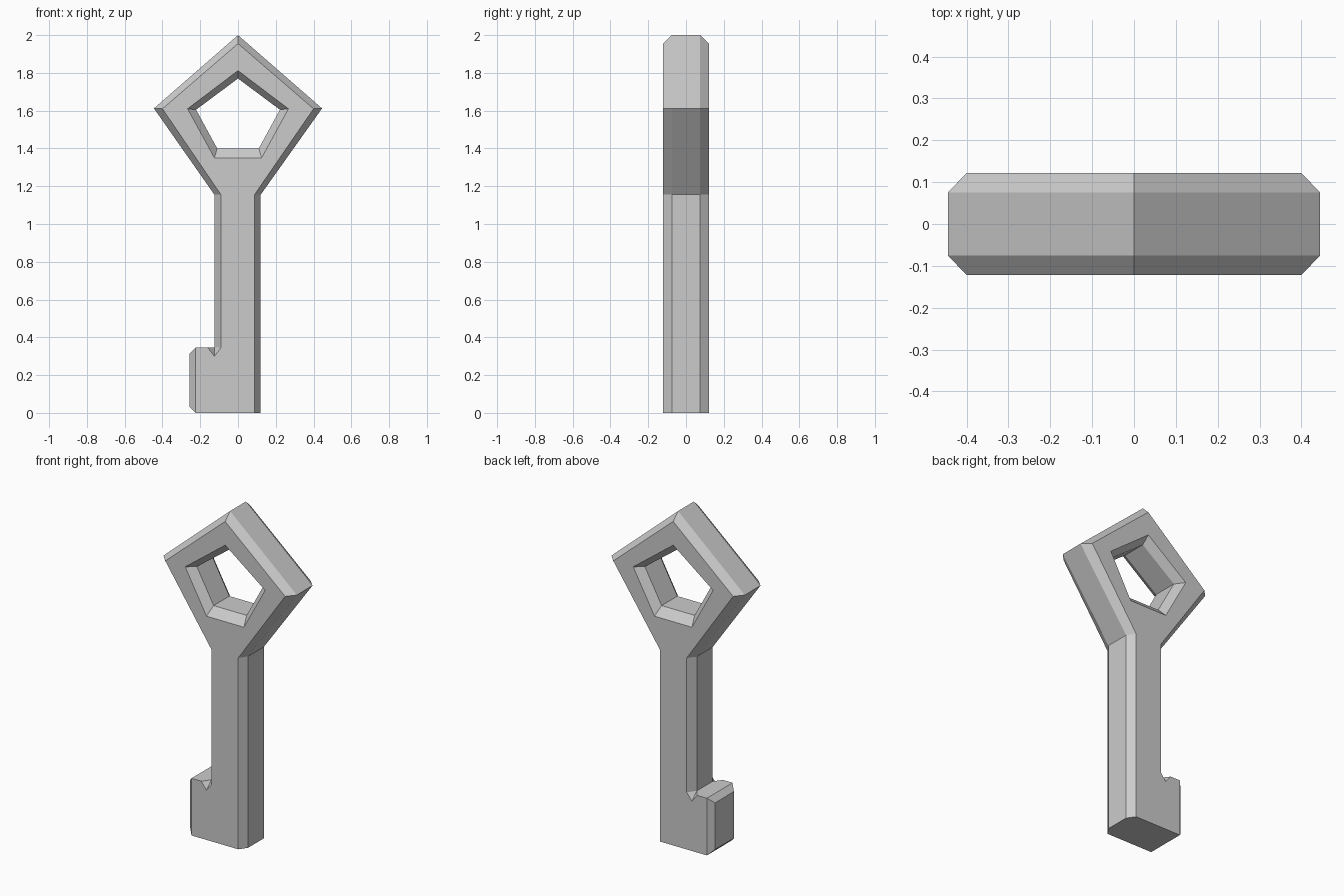
import bpy
import bmesh

if "Cube" in bpy.data.objects:
    bpy.data.objects.remove(bpy.data.objects["Cube"], do_unlink=True)

FACE_Y, SIDE_Y = 0.122, 0.075

# Outline of the flat face, and of the wider band behind its chamfer
face_outline = [(0, 1.955), (.4, 1.61), (.087, 1.155), (.087, 0), (-.225, 0),
                (-.225, .345), (-.16, .345), (-.125, .3), (-.09, .345),
                (-.09, 1.155), (-.4, 1.61)]
band_outline = [(0, 2), (.445, 1.612), (.12, 1.155), (.12, 0), (-.225, 0),
                (-.225, .345), (-.125, .345), (-.125, .345), (-.125, .345),
                (-.125, 1.155), (-.445, 1.612)]

# Five-sided hole in the bow
face_hole = [(0, 1.812), (.267, 1.61), (.125, 1.35), (-.125, 1.35), (-.267, 1.61)]
band_hole = [(0, 1.77), (.222, 1.605), (.11, 1.4), (-.11, 1.4), (-.222, 1.605)]


def wall(bm, face_loop, band_loop):
    """Chamfer, straight band and chamfer; returns the front and back rims."""
    layers = [(face_loop, -FACE_Y), (band_loop, -SIDE_Y),
              (band_loop, SIDE_Y), (face_loop, FACE_Y)]
    rings = [[bm.verts.new((x, y, z)) for x, z in loop] for loop, y in layers]
    count = len(face_loop)
    for a, b in zip(rings, rings[1:]):
        for i in range(count):
            j = (i + 1) % count
            bm.faces.new((a[i], a[j], b[j], b[i]))
    return [[bm.edges.get((ring[i], ring[(i + 1) % count])) for i in range(count)]
            for ring in (rings[0], rings[-1])]


bm = bmesh.new()
outer_rims = wall(bm, face_outline, band_outline)
hole_rims = wall(bm, face_hole, band_hole)

# Flat front and back around the hole
for outer, hole, side in zip(outer_rims, hole_rims, (-1, 1)):
    bmesh.ops.triangle_fill(bm, edges=outer + hole, use_beauty=True, normal=(0, side, 0))
bmesh.ops.remove_doubles(bm, verts=bm.verts, dist=0.0005)
bmesh.ops.dissolve_degenerate(bm, edges=bm.edges, dist=0.0005)
bmesh.ops.recalc_face_normals(bm, faces=bm.faces)
bmesh.ops.dissolve_limit(bm, angle_limit=0.01, verts=bm.verts, edges=bm.edges)

# Chamfered end of the tooth
bm.normal_update()
tooth_end = [f for f in bm.faces if f.normal.x < -.99 and f.calc_center_median().x < -.2]
bmesh.ops.inset_individual(bm, faces=tooth_end, thickness=.045, depth=.032)

mesh = bpy.data.meshes.new("key")
bm.to_mesh(mesh)
bm.free()
key = bpy.data.objects.new("key", mesh)
bpy.context.collection.objects.link(key)

# Plain light grey metal
grey = bpy.data.materials.new("light grey")
grey.use_nodes = True
colour = (.6, .6, .6, 1)
grey.diffuse_color = colour
grey.node_tree.nodes["Principled BSDF"].inputs["Base Color"].default_value = colour
mesh.materials.append(grey)
